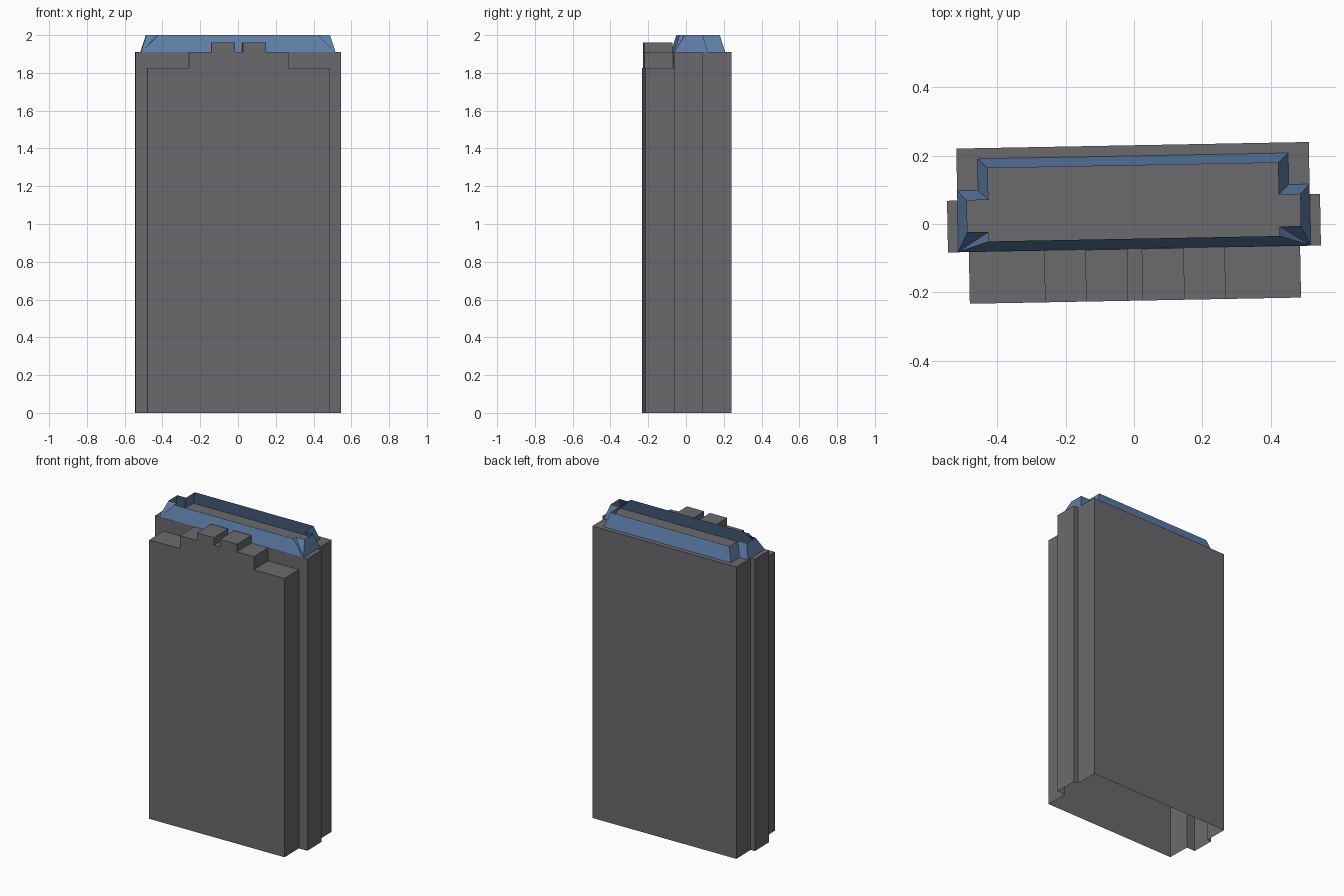
import bpy, bmesh, math

if "Cube" in bpy.data.objects:
    bpy.data.objects.remove(bpy.data.objects["Cube"])

TURN = math.radians(1.07)   # whole building is turned slightly
DECK = 1.91                 # main roof level


def material(name, rgb):
    m = bpy.data.materials.new(name)
    m.diffuse_color = (*rgb, 1)
    m.use_nodes = True
    m.node_tree.nodes["Principled BSDF"].inputs["Base Color"].default_value = m.diffuse_color
    return m


grey = material("dark grey", (0.145, 0.142, 0.153))
blue = material("slate blue", (0.11, 0.205, 0.38))


def mirror_loop(half):
    """Right half of an outline, front to back, completed with its left half."""
    return half + [(-x, y) for x, y in reversed(half)]


def build(name, faces, mat):
    """Make an object from a list of polygons, welding shared corners."""
    bm = bmesh.new()
    for poly in faces:
        bm.faces.new([bm.verts.new(p) for p in poly])
    bmesh.ops.remove_doubles(bm, verts=bm.verts, dist=1e-5)
    bmesh.ops.recalc_face_normals(bm, faces=bm.faces)
    me = bpy.data.meshes.new(name)
    bm.to_mesh(me)
    bm.free()
    me.materials.append(mat)
    ob = bpy.data.objects.new(name, me)
    ob.rotation_euler.z = TURN
    bpy.context.collection.objects.link(ob)
    return ob


# Main tower: open-bottomed walls with a flat deck
yf, yj = -0.224, -0.073
outline = mirror_loop([(0.484, yj), (0.545, yj), (0.545, 0.078),
                       (0.515, 0.078), (0.515, 0.23)])
faces = [[(x, y, DECK) for x, y in outline]]
for (ax, ay), (bx, by) in zip(outline, outline[1:]):
    faces.append([(ax, ay, 0), (bx, by, 0), (bx, by, DECK), (ax, ay, DECK)])
build("tower_body", faces, grey)

# Front bay: stepped skyline profile swept back to the tower
half = [(0.484, 0), (0.484, 1.825), (0.264, 1.825), (0.264, DECK),
        (0.144, DECK), (0.144, 1.96), (0.021, 1.96), (0.021, DECK)]
prof = mirror_loop(half)
faces = [[(x, yf, z) for x, z in prof]]
for (ax, az), (bx, bz) in zip(prof, prof[1:]):
    faces.append([(ax, yf, az), (bx, yf, bz), (bx, yj, bz), (ax, yj, az)])
# upright strips where the bay steps below or above the deck
for s in (-1, 1):
    for x0, x1, z in ((0.264, 0.484, 1.825), (0.021, 0.144, 1.96)):
        faces.append([(s * x0, yj, z), (s * x1, yj, z),
                      (s * x1, yj, DECK), (s * x0, yj, DECK)])
build("front_bay", faces, grey)

# Sloping roof rim: thin open ring leaning inwards, with notched corners
base = mirror_loop([(0.515, -0.072)] * 3 +
                   [(0.515, 0.107), (0.454, 0.107), (0.454, 0.199)])
top = mirror_loop([(0.425, -0.043), (0.425, -0.015), (0.487, -0.015),
                   (0.487, 0.078), (0.424, 0.078), (0.424, 0.171)])
faces = []
for i in range(len(base)):
    j = (i + 1) % len(base)
    poly = [(*base[i], DECK)]
    if base[j] != base[i]:
        poly.append((*base[j], DECK))
    faces.append(poly + [(*top[j], 2.0), (*top[i], 2.0)])
build("roof_rim", faces, blue)
